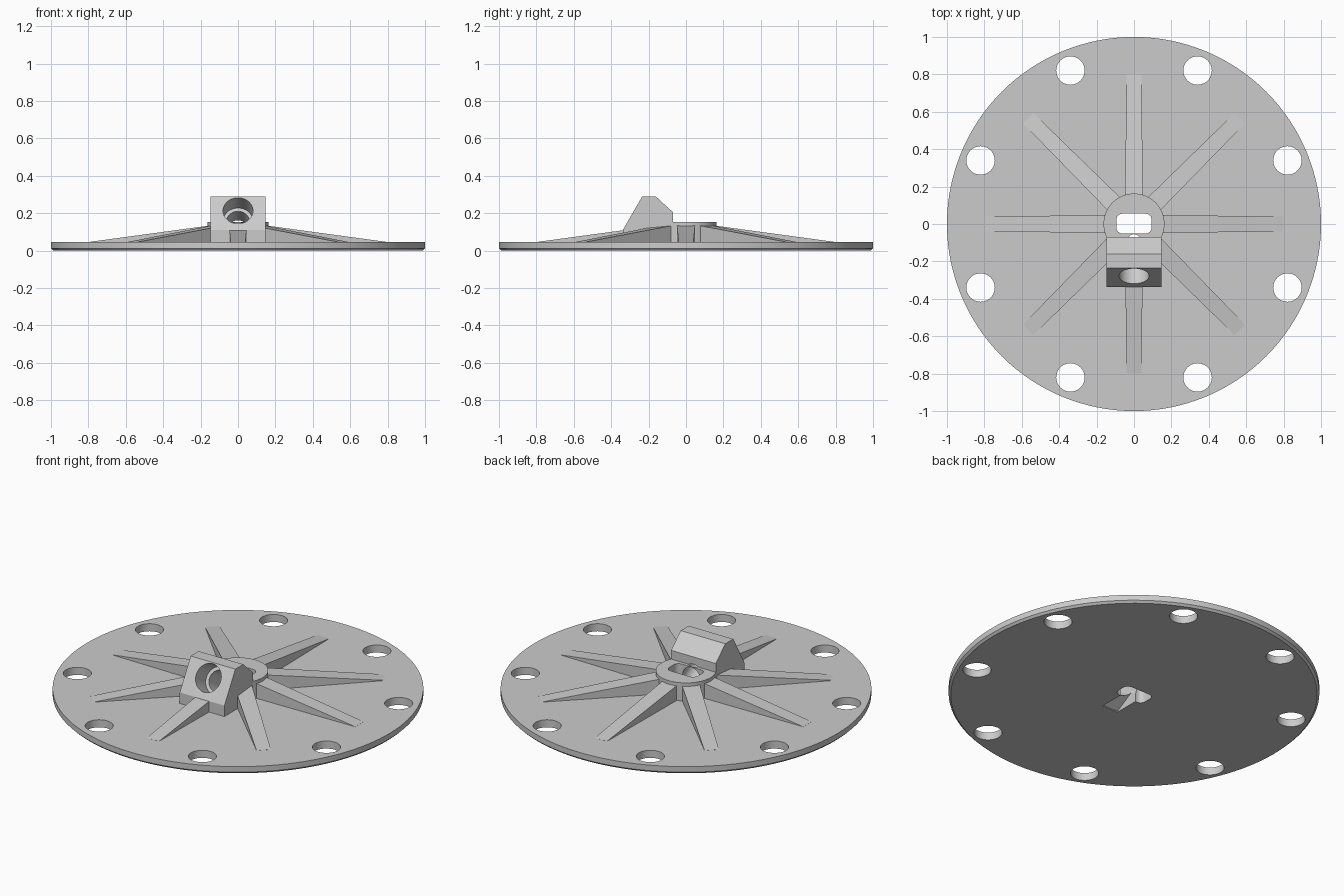
import bpy, bmesh, math
from mathutils import Matrix, Vector

cube = bpy.data.objects.get("Cube")
if cube:
    bpy.data.objects.remove(cube, do_unlink=True)

grey = bpy.data.materials.new("plain grey")
grey.use_nodes = True
colour = (0.6, 0.6, 0.6, 1)
grey.diffuse_color = colour
grey.node_tree.nodes["Principled BSDF"].inputs["Base Color"].default_value = colour


def finish(name, bm):
    bmesh.ops.recalc_face_normals(bm, faces=bm.faces)
    mesh = bpy.data.meshes.new(name)
    bm.to_mesh(mesh)
    bm.free()
    mesh.materials.append(grey)
    ob = bpy.data.objects.new(name, mesh)
    bpy.context.collection.objects.link(ob)
    return ob


def cylinder(name, radius, start, end, sides=64):
    start, end = Vector(start), Vector(end)
    axis = end - start
    turn = axis.to_track_quat('Z', 'Y').to_matrix().to_4x4()
    bm = bmesh.new()
    bmesh.ops.create_cone(bm, cap_ends=True, segments=sides, radius1=radius, radius2=radius,
                          depth=axis.length,
                          matrix=Matrix.Translation((start + end) / 2) @ turn)
    return finish(name, bm)


def prism(name, profile, half_width):
    """Extrude a (y, z) profile across x."""
    bm = bmesh.new()
    face = bm.faces.new([bm.verts.new((-half_width, y, z)) for y, z in profile])
    out = bmesh.ops.extrude_face_region(bm, geom=[face])["geom"]
    moved = [v for v in out if isinstance(v, bmesh.types.BMVert)]
    bmesh.ops.translate(bm, verts=moved, vec=(2 * half_width, 0, 0))
    return finish(name, bm)


def activate(ob):
    bpy.ops.object.select_all(action='DESELECT')
    ob.select_set(True)
    bpy.context.view_layer.objects.active = ob


def cut(ob, cutters):
    activate(ob)
    for c in cutters:
        mod = ob.modifiers.new("cut", 'BOOLEAN')
        mod.operation, mod.solver, mod.object = 'DIFFERENCE', 'EXACT', c
        bpy.ops.object.modifier_apply(modifier=mod.name)


PLATE_TOP = 0.045

# Round plate with a small bevel under the rim
plate = cylinder("base_plate", 1, (0, 0, 0), (0, 0, PLATE_TOP), 128)
bm = bmesh.new()
bm.from_mesh(plate.data)
rim = [e for e in bm.edges if all(v.co.z < 0.01 for v in e.verts)]
bmesh.ops.bevel(bm, geom=rim, offset=0.012, segments=1, affect='EDGES')
bm.to_mesh(plate.data)
bm.free()

# Central hub and angled socket block
hub = cylinder("hub", 0.163, (0, 0, 0.02), (0, 0, 0.153), 96)
block = prism("socket_block", [(-0.338, 0.02), (-0.338, 0.11), (-0.235, 0.288),
                               (-0.16, 0.288), (-0.07, 0.205), (-0.07, 0.02)], 0.147)

# Ring of bolt holes
holes = []
for i in range(8):
    a = math.radians(22.5 + 45 * i)
    x, y = 0.888 * math.cos(a), 0.888 * math.sin(a)
    holes.append(cylinder("hole_cutter", 0.076, (x, y, -0.1), (x, y, 0.2), 40))

# Rounded slot through the hub
bm = bmesh.new()
bmesh.ops.create_cube(bm, size=1, matrix=Matrix.Translation((0, 0.002, 0.05))
                      @ Matrix.Diagonal((0.188, 0.106, 0.4, 1)))
upright = [e for e in bm.edges if abs(e.verts[0].co.z - e.verts[1].co.z) > 0.1]
bmesh.ops.bevel(bm, geom=upright, offset=0.032, segments=6, profile=0.5, affect='EDGES')
slot = finish("slot_cutter", bm)

# Stepped bore square to the slanted face, and the sloped pocket below
mouth = Vector((0, -0.2785, 0.213))
inward = Vector((0, 0.866, -0.5))
bore = cylinder("bore_cutter", 0.08, mouth - inward * 0.1, mouth + inward * 0.11)
narrow = cylinder("narrow_bore_cutter", 0.06, mouth, mouth + inward * 0.31)
pocket = prism("pocket_cutter", [(-0.2, -0.01), (-0.2, 0.005), (-0.06, 0.085),
                                 (0, 0.085), (0, -0.01)], 0.052)

cut(plate, holes + [slot, pocket, narrow])
cut(hub, [slot, bore, narrow, pocket])
cut(block, [bore, narrow, pocket])
for c in holes + [slot, bore, narrow, pocket]:
    bpy.data.objects.remove(c, do_unlink=True)

# Tapering ribs; the front one starts inside the block wall
ribs = []
for i in range(8):
    inner, outer = (0.325 if i == 6 else 0.15), 0.8
    drop = (0.132 - PLATE_TOP) / (outer - 0.16)
    bm = bmesh.new()
    rows = []
    for r in (inner, outer):
        w = 0.048 - 0.013 * (r - 0.15)
        top = PLATE_TOP + drop * (outer - r) + 0.0005
        rows.append([bm.verts.new((r, s * w, z)) for s, z in
                     ((-1, 0.03), (1, 0.03), (1, top), (-1, top))])
    a, b = rows
    bm.faces.new(a)
    bm.faces.new(b)
    for k in range(4):
        n = (k + 1) % 4
        bm.faces.new((a[k], a[n], b[n], b[k]))
    bm.transform(Matrix.Rotation(math.radians(45 * i), 4, 'Z'))
    ribs.append(finish(f"rib_{i + 1}", bm))

for ob in (plate, hub, block):
    activate(ob)
    bpy.ops.object.shade_smooth_by_angle(angle=math.radians(25))
